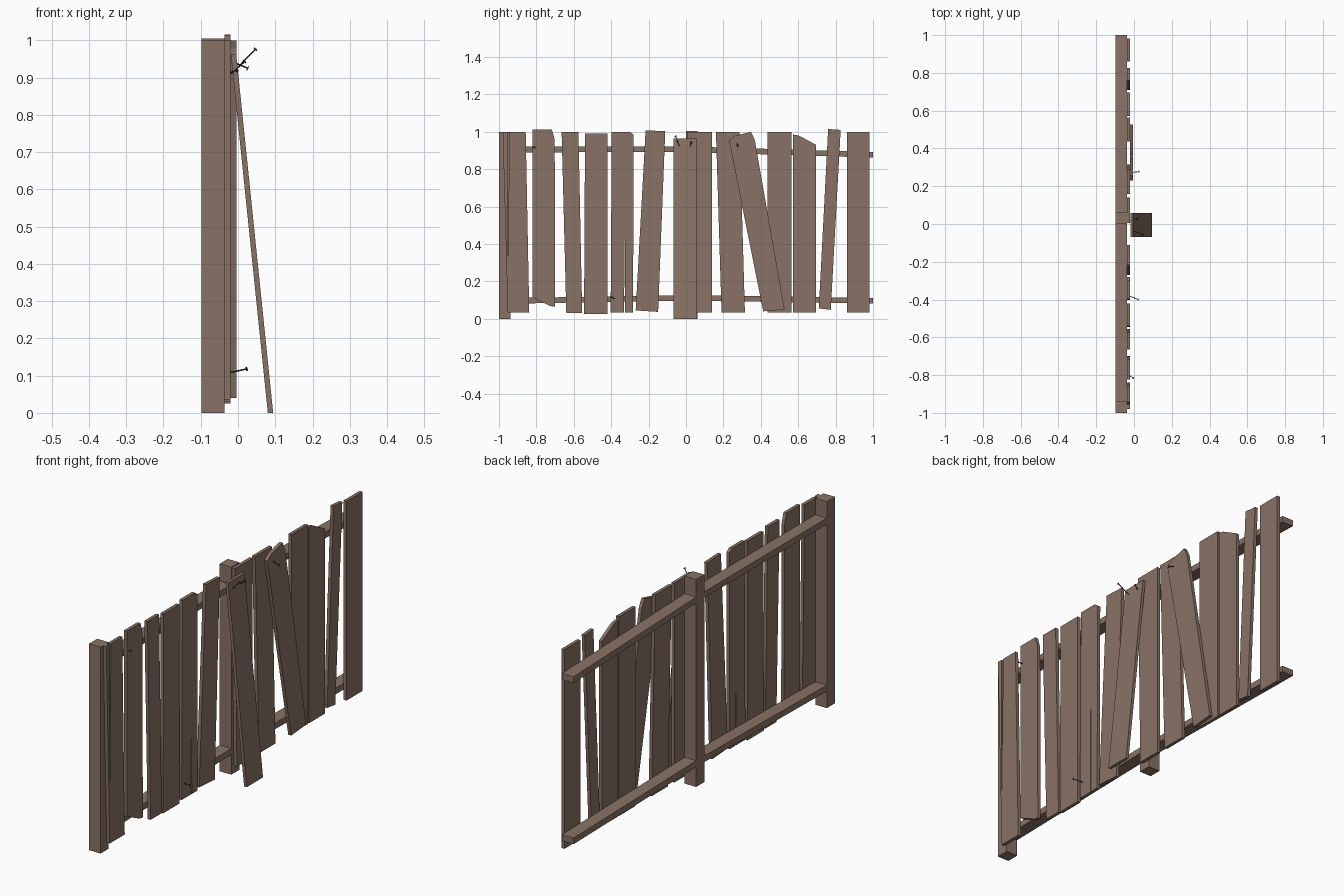
import bpy
import bmesh
from mathutils import Vector

default_cube = bpy.data.objects.get("Cube")
if default_cube:
    bpy.data.objects.remove(default_cube, do_unlink=True)


def make_material(name, color, roughness):
    material = bpy.data.materials.new(name)
    material.use_nodes = True
    material.diffuse_color = color
    shader = material.node_tree.nodes["Principled BSDF"]
    shader.inputs["Base Color"].default_value = color
    shader.inputs["Roughness"].default_value = roughness
    return material


WOOD = make_material("weathered brown wood", (0.25, 0.17, 0.132, 1), 0.9)
IRON = make_material("dark rusty iron", (0.06, 0.045, 0.04, 1), 0.6)

BACK, FACE, PLANK = -0.098, -0.036, 0.016


def finish(name, bm, material):
    bmesh.ops.recalc_face_normals(bm, faces=bm.faces)
    mesh = bpy.data.meshes.new(name)
    bm.to_mesh(mesh)
    bm.free()
    mesh.materials.append(material)
    obj = bpy.data.objects.new(name, mesh)
    bpy.context.scene.collection.objects.link(obj)
    return obj


def extrude_outline(name, outline, x_start, depth, lean=0):
    """Extrude a (y, z) outline along x; lean shifts x back with height."""
    bm = bmesh.new()
    verts = [bm.verts.new((x_start - lean * z, y, z)) for y, z in outline]
    face = bm.faces.new(verts)
    extruded = bmesh.ops.extrude_face_region(bm, geom=[face])["geom"]
    moved = [item for item in extruded if isinstance(item, bmesh.types.BMVert)]
    bmesh.ops.translate(bm, verts=moved, vec=(depth, 0, 0))
    return finish(name, bm, WOOD)


def straight(bottom, top, low, high):
    """Four-sided plank outline from its bottom and top y spans."""
    return [(bottom[0], low), (bottom[1], low), (top[1], high), (top[0], high)]


def post(name, start, height):
    span = (start, start + 0.062)
    extrude_outline(name, straight(span, span, 0, height), BACK, FACE - BACK)


def rail(name, start, end, z_start, z_end, half=0.015):
    outline = [(start, z_start - half), (end, z_end - half),
               (end, z_end + half), (start, z_start + half)]
    extrude_outline(name, outline, BACK, FACE - BACK)


def nail(name, tip, head, radius=0.002):
    """Thin shaft with a flat round head."""
    tip, head = Vector(tip), Vector(head)
    axis = head - tip
    turn = axis.to_track_quat('Z', 'Y').to_matrix().to_4x4()
    bm = bmesh.new()
    for size, length, center in ((radius, axis.length, (tip + head) / 2),
                                 (radius * 3, radius, head)):
        part = bmesh.ops.create_cone(bm, cap_ends=True, segments=8, radius1=size,
                                     radius2=size, depth=length)
        bmesh.ops.transform(bm, matrix=turn, verts=part["verts"])
        bmesh.ops.translate(bm, verts=part["verts"], vec=center)
    finish(name, bm, IRON)


# Posts and sagging rails
post("end_post", -1, 1.0)
post("middle_post", 0, 1.005)
rail("upper_rail_right", -0.938, 0, 0.905, 0.907)
rail("lower_rail_right", -0.938, 0, 0.096, 0.112)
rail("upper_rail_left", 0.062, 1, 0.905, 0.877)
rail("lower_rail_left", 0.062, 1, 0.112, 0.096)

# Plain planks: bottom span, top span, low and high ends
plain_planks = {
    "plank_slim": ((-0.64, -0.555), (-0.665, -0.575), 0.03, 1.0),
    "plank_short": ((-0.545, -0.42), (-0.54, -0.42), 0.025, 0.99),
    "plank_beside_post": ((0.02, 0.14), (0.005, 0.14), 0.035, 1.0),
    "plank_tipped": ((0.19, 0.315), (0.16, 0.287), 0.035, 1.0),
    "plank_wide": ((0.437, 0.563), (0.437, 0.563), 0.035, 1.0),
    "plank_last": ((0.86, 0.982), (0.86, 0.982), 0.035, 1.0),
}
for name, shape in plain_planks.items():
    extrude_outline(name, straight(*shape), FACE, PLANK)

# Split, chipped and crooked planks
broken_planks = {
    "plank_split_top": [(-0.953, 0.035), (-0.838, 0.035), (-0.857, 1), (-0.943, 1),
                        (-0.954, 0.27), (-0.955, 1), (-0.98, 1)],
    "plank_chipped_foot": [(-0.82, 0.115), (-0.725, 0.068), (-0.7, 0.065),
                           (-0.702, 0.96), (-0.718, 1.013), (-0.822, 1.013)],
    "plank_split_foot": [(-0.403, 0.035), (-0.331, 0.035), (-0.328, 0.5), (-0.325, 0.035),
                         (-0.283, 0.035), (-0.28, 0.985), (-0.3, 1), (-0.397, 1)],
    "plank_crooked": [(-0.269, 0.045), (-0.149, 0.037), (-0.111, 1.003), (-0.216, 1.008)],
    "plank_broken_top": [(0.573, 0.035), (0.696, 0.035), (0.696, 0.93),
                         (0.603, 0.98), (0.573, 0.985)],
    "plank_narrow": [(0.71, 0.056), (0.774, 0.048), (0.827, 1.01), (0.76, 1.015)],
}
for name, outline in broken_planks.items():
    extrude_outline(name, outline, FACE, PLANK)

# Loose planks lying over the others
hanging = [(0.413, 0.04), (0.527, 0.05), (0.367, 0.96), (0.347, 1.0), (0.26, 0.978), (0.23, 0.955)]
extrude_outline("plank_hanging", hanging, FACE + PLANK, PLANK)
leaning_span = (-0.068, 0.057)
extrude_outline("plank_leaning", straight(leaning_span, leaning_span, 0, 0.963),
                0.08, PLANK * 0.9, lean=0.103)

# Nails working loose
nail("nail_long", (-0.01, -0.034, 0.918), (0.047, -0.056, 0.976))
nail("nail_post", (-0.02, 0.02, 0.91), (0.018, 0.028, 0.943))
nail("nail_hanging", (-0.02, 0.272, 0.945), (0.026, 0.277, 0.925))
nail("nail_low", (-0.022, -0.382, 0.108), (0.023, -0.4, 0.118))
nail("nail_small", (-0.024, -0.803, 0.912), (-0.003, -0.815, 0.92))
